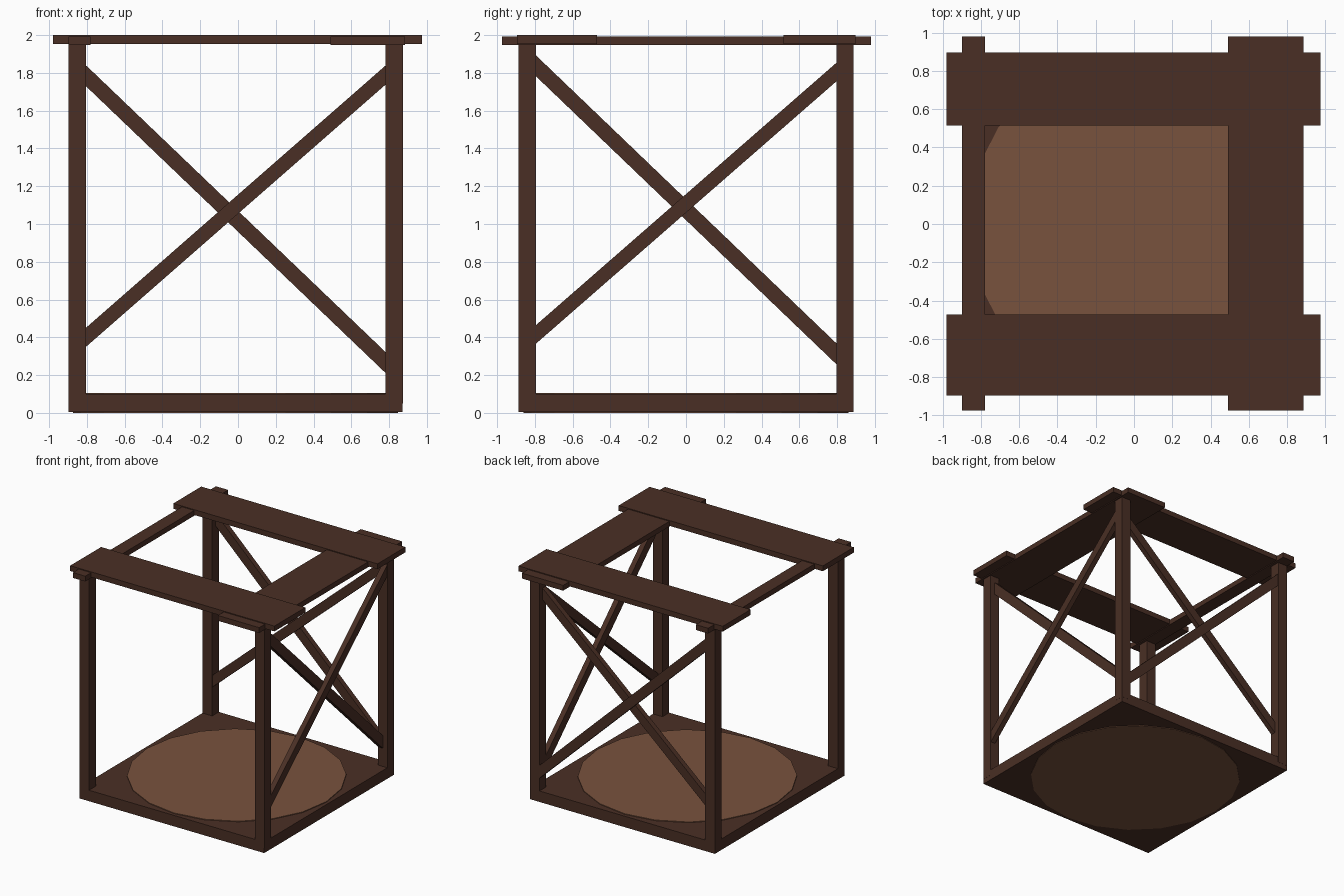
import bpy, math
from mathutils import Vector

if "Cube" in bpy.data.objects:
    bpy.data.objects.remove(bpy.data.objects["Cube"])


def material(name, rgb):
    m = bpy.data.materials.new(name)
    m.diffuse_color = (*rgb, 1)
    m.use_nodes = True
    m.node_tree.nodes["Principled BSDF"].inputs["Base Color"].default_value = m.diffuse_color
    return m


dark = material("dark_wood", (0.068, 0.028, 0.018))
light = material("light_wood", (0.19, 0.085, 0.048))


def box(name, x, y, z):
    """Box from (min, max) ranges."""
    bpy.ops.mesh.primitive_cube_add(size=1, location=[sum(r) / 2 for r in (x, y, z)])
    o = bpy.context.object
    o.name = name
    o.scale = [r[1] - r[0] for r in (x, y, z)]
    bpy.ops.object.transform_apply(location=False, rotation=False, scale=True)
    o.data.materials.append(dark)
    return o


def brace(name, a, b, along, width, depth=0.045, extend=0.035):
    """Slanted bar between two points in the xz or yz plane."""
    a, b = Vector(a), Vector(b)
    d = b - a
    half = d.length / 2 + extend
    w, t = width / 2, depth / 2
    size = ((-half, half), (-t, t), (-w, w)) if along == "x" else ((-t, t), (-half, half), (-w, w))
    o = box(name, *size)
    o.location = (a + b) / 2
    if along == "x":
        o.rotation_euler.y = -math.atan2(d.z, d.x)
    else:
        o.rotation_euler.x = math.atan2(d.z, d.y)


# Base slab with a round inlay showing on both faces
box("base", (-0.898, 0.872), (-0.887, 0.887), (0.005, 0.1))
bpy.ops.mesh.primitive_cylinder_add(vertices=20, radius=0.86, depth=0.106,
                                    location=(-0.013, 0, 0.053), rotation=(0, 0, math.pi / 2))
disc = bpy.context.object
disc.name = "round_inlay"
disc.data.materials.append(light)

# Corner posts
for xn, x in (("left", (-0.898, -0.805)), ("right", (0.782, 0.873))):
    for yn, y in (("front", (-0.887, -0.795)), ("back", (0.797, 0.888))):
        box(f"{yn}_{xn}_post", x, y, (0.05, 1.96))

# Top planks: side pair slightly lower than the front and back pair
box("left_top_plank", (-0.898, -0.78), (-0.975, 0.98), (1.947, 1.993))
box("right_top_plank", (0.49, 0.885), (-0.975, 0.98), (1.947, 1.993))
box("front_top_plank", (-0.98, 0.975), (-0.895, -0.472), (1.954, 2.0))
box("back_top_plank", (-0.98, 0.975), (0.515, 0.897), (1.954, 2.0))

# Crossed braces on the back and right sides
brace("back_brace_rising", (-0.805, 0.822, 0.40), (0.783, 0.822, 1.79), "x", 0.076)
brace("back_brace_falling", (-0.805, 0.863, 1.785), (0.783, 0.863, 0.265), "x", 0.08)
brace("right_brace_rising", (0.848, -0.795, 0.415), (0.848, 0.797, 1.805), "y", 0.074)
brace("right_brace_falling", (0.808, -0.795, 1.838), (0.808, 0.797, 0.312), "y", 0.08)
